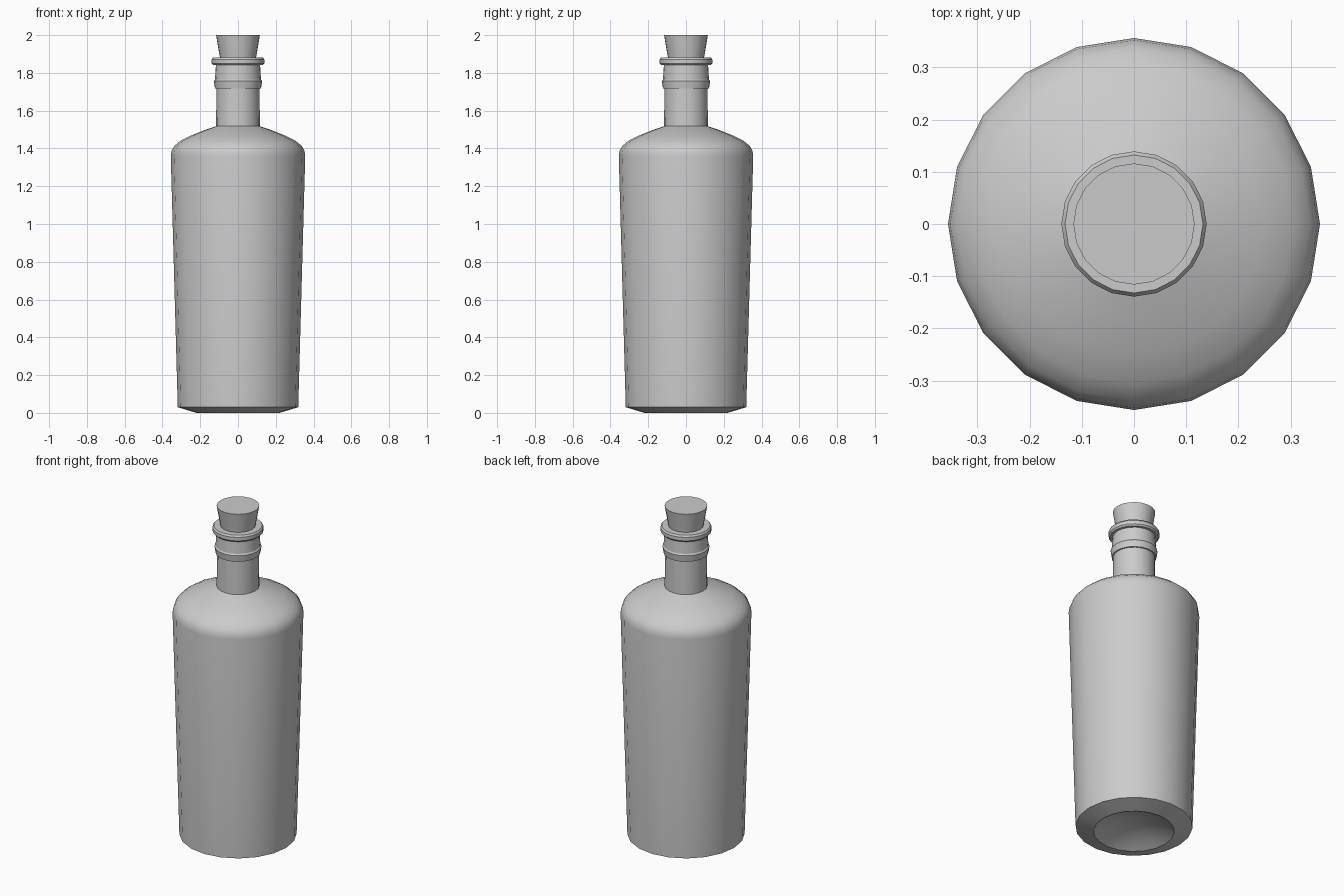
import bpy, bmesh
from math import cos, sin, tau, radians

if "Cube" in bpy.data.objects:
    bpy.data.objects.remove(bpy.data.objects["Cube"])

SIDES = 20


def lathe(name, profile, angle=35):
    """Spin an (r, z) profile round the z axis; r = 0 makes a pole."""
    bm = bmesh.new()
    rings = []
    for r, z in profile:
        if r == 0:
            rings.append([bm.verts.new((0, 0, z))] * SIDES)
        else:
            rings.append([bm.verts.new((r * cos(tau * i / SIDES), r * sin(tau * i / SIDES), z))
                          for i in range(SIDES)])
    for a, b in zip(rings, rings[1:]):
        for i in range(SIDES):
            j = (i + 1) % SIDES
            quad = list(dict.fromkeys((a[i], a[j], b[j], b[i])))
            bm.faces.new(quad)
    bmesh.ops.recalc_face_normals(bm, faces=bm.faces)
    mesh = bpy.data.meshes.new(name)
    bm.to_mesh(mesh)
    bm.free()
    obj = bpy.data.objects.new(name, mesh)
    bpy.context.collection.objects.link(obj)
    bpy.ops.object.select_all(action='DESELECT')
    obj.select_set(True)
    bpy.context.view_layer.objects.active = obj
    bpy.ops.object.shade_smooth_by_angle(angle=radians(angle))
    return obj


# Glass body: dimpled base, tapered wall, rounded shoulder, neck, collar, lip and mouth
lathe("bottle", [
    (0, 0.06), (0.10, 0.048), (0.18, 0.02), (0.22, 0.0),
    (0.319, 0.03), (0.356, 1.36),
    (0.352, 1.388), (0.337, 1.414), (0.305, 1.44), (0.25, 1.468), (0.18, 1.496), (0.116, 1.518),
    (0.114, 1.718),
    (0.122, 1.718), (0.128, 1.757), (0.122, 1.765), (0.117, 1.842),
    (0.132, 1.842), (0.139, 1.851), (0.139, 1.872), (0.132, 1.882), (0.095, 1.882),
    (0.084, 1.80), (0, 1.80),
], 28)

# Tapered stopper pushed into the mouth
lathe("cork", [(0, 1.805), (0.083, 1.805), (0.116, 2.0), (0, 2.0)])
